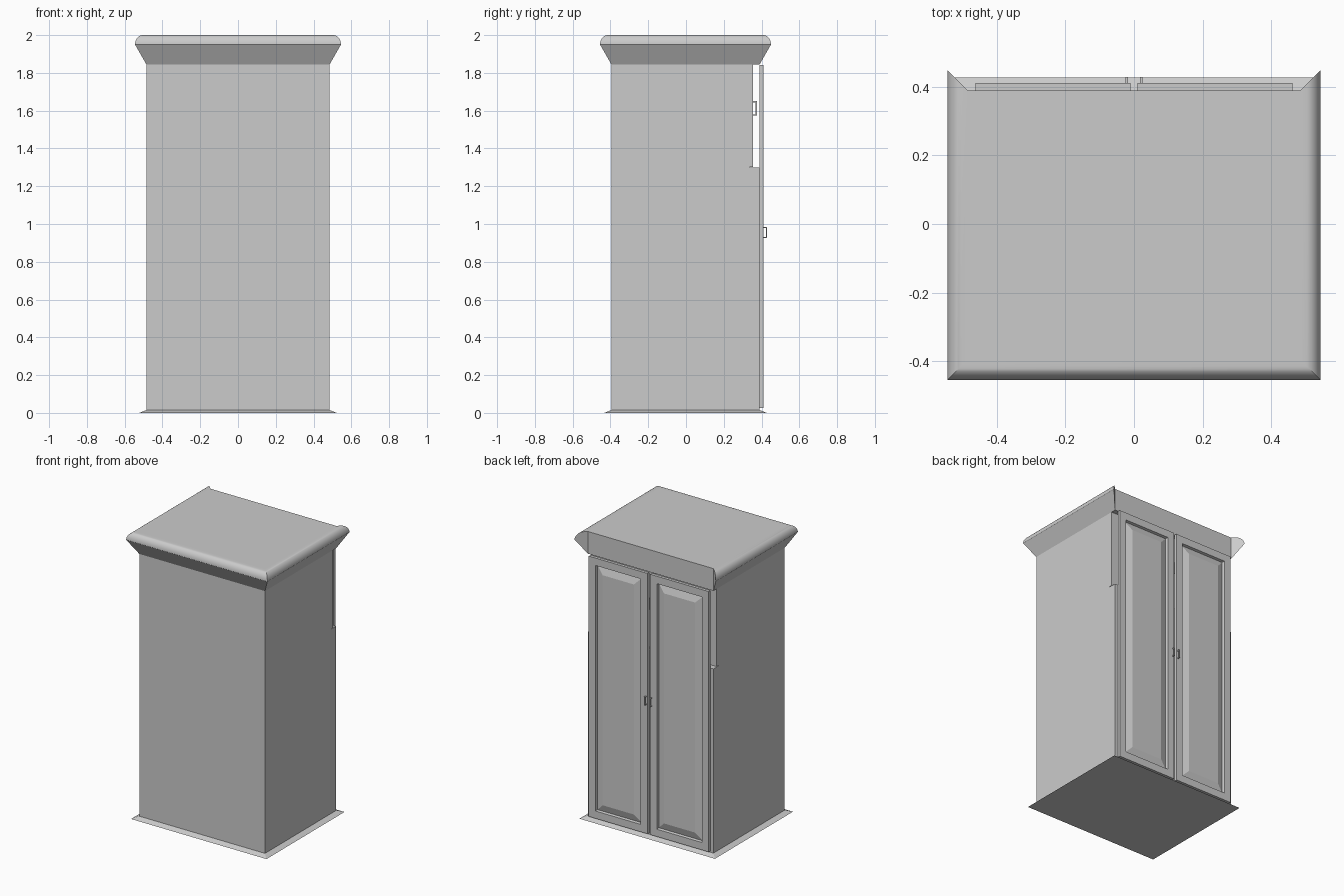
import bpy, bmesh, math

default = bpy.data.objects.get("Cube")
if default:
    bpy.data.objects.remove(default, do_unlink=True)

grey = bpy.data.materials.new("plain grey")
grey.use_nodes = True
colour = (0.6, 0.6, 0.6, 1)
grey.diffuse_color = colour
grey.node_tree.nodes["Principled BSDF"].inputs["Base Color"].default_value = colour

W, FRONT, BACK = 0.485, -0.395, 0.39   # body half width, front and back planes
SHELF, EAVE, TOP = 1.3, 1.845, 2.0     # recess floor, crown bottom, crown top
RECESS = 0.335                         # depth plane of the upper recess


def finish(bm, name):
    bmesh.ops.recalc_face_normals(bm, faces=bm.faces)
    mesh = bpy.data.meshes.new(name)
    bm.to_mesh(mesh)
    bm.free()
    mesh.materials.append(grey)
    ob = bpy.data.objects.new(name, mesh)
    bpy.context.collection.objects.link(ob)
    return ob


def box(bm, x0, x1, y0, y1, z0, z1):
    verts = bmesh.ops.create_cube(bm, size=1)["verts"]
    for v in verts:
        v.co.x = x1 if v.co.x > 0 else x0
        v.co.y = y1 if v.co.y > 0 else y0
        v.co.z = z1 if v.co.z > 0 else z0
    return verts


def ring(bm, out, z):
    """Body outline pushed outwards, starting at the back left corner."""
    x, f, b = W + out, FRONT - out, BACK + out
    return [bm.verts.new(p) for p in ((x, b, z), (x, f, z), (-x, f, z), (-x, b, z))]


# Body: side outline with the upper recess, extruded across the width
bm = bmesh.new()
outline = [(FRONT, 0), (BACK, 0), (BACK, SHELF), (RECESS, SHELF), (RECESS, EAVE), (FRONT, EAVE)]
side = bm.faces.new([bm.verts.new((-W, y, z)) for y, z in outline])
ext = bmesh.ops.extrude_face_region(bm, geom=[side], use_keep_orig=True)
for v in ext["geom"]:
    if isinstance(v, bmesh.types.BMVert):
        v.co.x = W
finish(bm, "cabinet_body")

# Sloping plinth
bm = bmesh.new()
low, high = ring(bm, 0.038, 0), ring(bm, 0, 0.015)
for i in range(4):
    j = (i + 1) % 4
    bm.faces.new((low[i], low[j], high[j], high[i]))
bm.faces.new(low)
bm.faces.new(high)
finish(bm, "plinth")

# Crown moulding on three sides, mitred at the open back
bm = bmesh.new()
profile = [(0, EAVE), (0.06, 1.95)]
for k in range(1, 9):
    a = math.radians(90 * k / 8)
    profile.append((0.02 + 0.04 * math.cos(a), 1.95 + 0.05 * math.sin(a)))
profile.append((0, TOP))
rings = [ring(bm, o, z) for o, z in profile]
for a, b in zip(rings, rings[1:]):
    for i in range(3):
        bm.faces.new((a[i], a[i + 1], b[i + 1], b[i]))
bm.faces.new(rings[0])
bm.faces.new(rings[-1])
for i in (0, 3):
    bm.faces.new([r[i] for r in rings])
bm.faces.new((rings[0][0], rings[0][3], rings[-1][3], rings[-1][0]))
crown = finish(bm, "crown")
bpy.ops.object.select_all(action='DESELECT')
crown.select_set(True)
bpy.context.view_layer.objects.active = crown
bpy.ops.object.shade_smooth_by_angle(angle=math.radians(25))


def door(name, x0, x1, y0, y1, z0, z1, frame, bevel, depth):
    """Framed door with a grooved, raised panel on its back-facing side."""
    bm = bmesh.new()
    box(bm, x0, x1, y0, y1, z0, z1)
    bm.normal_update()
    face = max(bm.faces, key=lambda f: f.normal.y)
    for thickness, shift in ((frame, 0), (0.004, -depth), (bevel, depth * 0.9)):
        bmesh.ops.inset_region(bm, faces=[face], thickness=thickness, use_even_offset=True)
        for v in face.verts:
            v.co.y += shift
    finish(bm, name)


def handle(name, x, y, z0, z1, reach):
    """Small bracket handle made of two posts and a grip."""
    bm = bmesh.new()
    t = 0.006
    x0, x1 = x - 0.004, x + 0.004
    box(bm, x0, x1, y + reach - t, y + reach, z0, z1)
    box(bm, x0, x1, y, y + reach - t, z0, z0 + t)
    box(bm, x0, x1, y, y + reach - t, z1 - t, z1)
    finish(bm, name)


# Large doors in back, small doors inside the recess
for label, s in (("left", 1), ("right", -1)):
    lo, hi = sorted((s * 0.01, s * 0.463))
    door(label + "_door", lo, hi, BACK, 0.411, 0.025, EAVE - 0.003, 0.052, 0.05, 0.018)
    handle(label + "_door_handle", s * 0.021, 0.411, 0.925, 0.985, 0.018)
    lo, hi = sorted((s * 0.01, s * W))
    door(label + "_inner_door", lo, hi, RECESS, 0.355, SHELF + 0.003, EAVE, 0.052, 0.05, 0.016)
    handle(label + "_inner_handle", s * 0.021, 0.355, 1.575, 1.65, 0.02)
